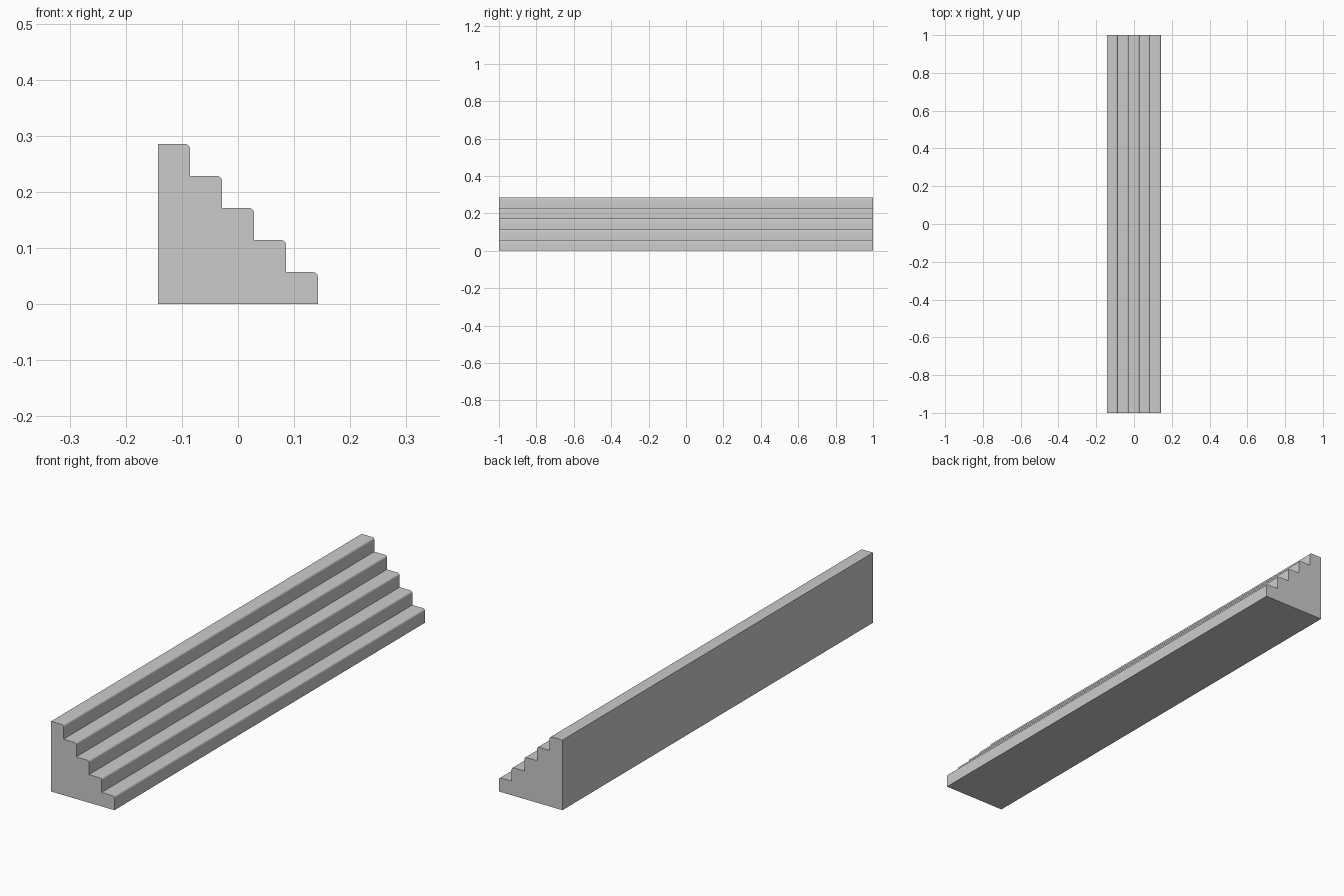
import bpy, bmesh
from math import sin, cos, pi

if "Cube" in bpy.data.objects:
    bpy.data.objects.remove(bpy.data.objects["Cube"])

STEPS = 5
S = 2 / 35           # rise and run of each step
W = STEPS * S        # overall width and height
R = 0.009            # nosing radius
ARC = 5              # segments per rounded nosing

# Side profile: back wall, then each tread with its rounded front edge
profile = [(-W / 2, 0), (-W / 2, W)]
for i in range(STEPS):
    front = -W / 2 + (i + 1) * S
    top = W - i * S
    for k in range(ARC + 1):
        a = pi / 2 * (1 - k / ARC)
        profile.append((front - R + R * cos(a), top - R + R * sin(a)))
    profile.append((front, top - S))

# Extrude the profile along the length
bm = bmesh.new()
face = bm.faces.new([bm.verts.new((x, -1, z)) for x, z in profile])
ext = bmesh.ops.extrude_face_region(bm, geom=[face], use_keep_orig=True)
moved = [g for g in ext["geom"] if isinstance(g, bmesh.types.BMVert)]
bmesh.ops.translate(bm, verts=moved, vec=(0, 2, 0))
bmesh.ops.recalc_face_normals(bm, faces=bm.faces)

mesh = bpy.data.meshes.new("wide_steps")
bm.to_mesh(mesh)
bm.free()
steps = bpy.data.objects.new("wide_steps", mesh)
bpy.context.collection.objects.link(steps)

# Smooth nosings, crisp step corners and ends
bpy.context.view_layer.objects.active = steps
steps.select_set(True)
bpy.ops.object.shade_smooth_by_angle(angle=pi / 6)
